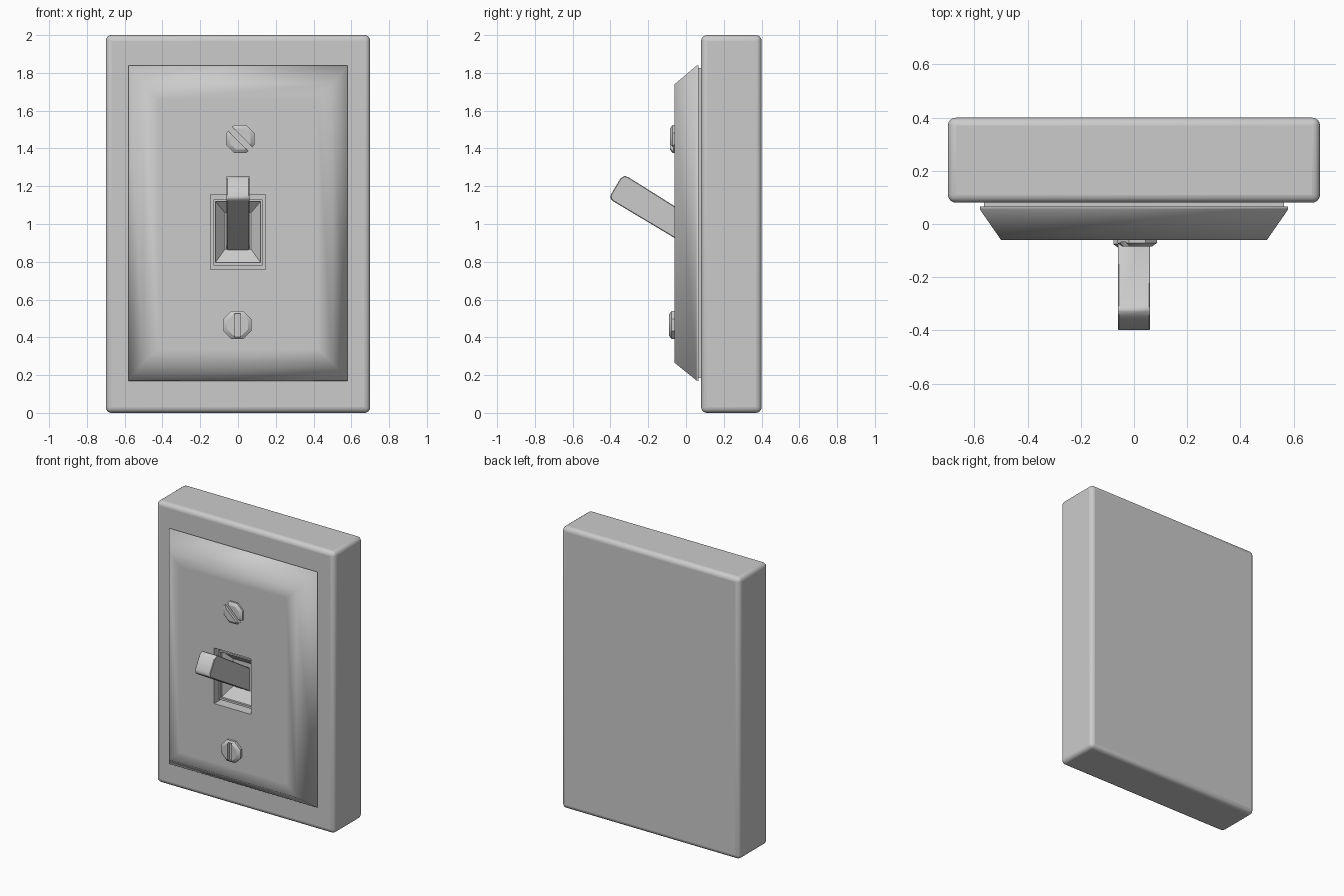
import bpy, bmesh, math
from math import sin, cos, pi

if "Cube" in bpy.data.objects:
    bpy.data.objects.remove(bpy.data.objects["Cube"])


def make(name, loops, angle=75):
    """Loft through closed loops of points, capping both ends."""
    bm = bmesh.new()
    rings = [[bm.verts.new(p) for p in loop] for loop in loops]
    n = len(rings[0])
    for a, b in zip(rings, rings[1:]):
        for i in range(n):
            j = (i + 1) % n
            bm.faces.new((a[i], a[j], b[j], b[i]))
    bm.faces.new(rings[0])
    bm.faces.new(rings[-1])
    bmesh.ops.recalc_face_normals(bm, faces=bm.faces)
    mesh = bpy.data.meshes.new(name)
    bm.to_mesh(mesh)
    bm.free()
    ob = bpy.data.objects.new(name, mesh)
    bpy.context.collection.objects.link(ob)
    smooth(ob, angle)
    return ob


def smooth(ob, angle):
    bpy.ops.object.select_all(action='DESELECT')
    ob.select_set(True)
    bpy.context.view_layer.objects.active = ob
    bpy.ops.object.shade_smooth_by_angle(angle=math.radians(angle))


def rect(hx, z0, z1, y):
    return [(-hx, y, z0), (hx, y, z0), (hx, y, z1), (-hx, y, z1)]


def bevel(ob, width, segments):
    m = ob.modifiers.new("bevel", 'BEVEL')
    m.width, m.segments = width, segments
    bpy.context.view_layer.objects.active = ob
    bpy.ops.object.modifier_apply(modifier=m.name)
    smooth(ob, 40)


# Wall block with rounded edges
block = make("wall_block", [rect(0.70, 0, 2, 0.08), rect(0.70, 0, 2, 0.40)])
bevel(block, 0.03, 4)

# Cover plate: sloped rim, flat front, rectangular opening
make("cover_plate", [
    rect(0.565, 0.185, 1.825, 0.09),
    rect(0.565, 0.185, 1.825, 0.065),
    rect(0.58, 0.17, 1.84, 0.065),
    rect(0.58, 0.172, 1.838, 0.055),
    rect(0.50, 0.265, 1.74, -0.06),
    rect(0.42, 0.34, 1.66, -0.06),
    rect(0.145, 0.76, 1.155, -0.06),
    rect(0.145, 0.76, 1.155, 0.055),
])

# Switch collar: thin rim with a funnel sloping in to the toggle
make("switch_collar", [
    rect(0.13, 0.78, 1.13, 0.06),
    rect(0.13, 0.78, 1.13, -0.025),
    rect(0.12, 0.795, 1.12, -0.025),
    rect(0.12, 0.795, 1.12, -0.01),
    rect(0.07, 0.865, 1.06, 0.045),
], 30)

# Toggle lever, angled upward
side = [(0.05, 0.86), (-0.385, 1.12), (-0.40, 1.135), (-0.398, 1.155),
        (-0.348, 1.24), (-0.325, 1.255), (-0.305, 1.248), (0.05, 1.025)]
toggle = make("toggle_lever", [[(x, y, z) for y, z in side] for x in (-0.06, 0.06)])
bevel(toggle, 0.004, 1)


# Octagonal slotted screws
def screw(name, x, z, front, turn):
    def ring(r, y):
        return [(x + r * cos(pi / 8 + i * pi / 4), y, z + r * sin(pi / 8 + i * pi / 4))
                for i in range(8)]
    head = make(name, [ring(0.081, -0.04), ring(0.081, front + 0.014), ring(0.06, front)], 30)
    bpy.ops.mesh.primitive_cube_add(size=1, location=(x, front, z), rotation=(0, turn, 0))
    cutter = bpy.context.object
    cutter.name = "slot_cutter"
    cutter.scale = (0.03, 0.036, 0.125 if turn == 0 else 0.3)
    cutter.hide_render = True
    m = head.modifiers.new("slot", 'BOOLEAN')
    m.operation, m.object, m.solver = 'DIFFERENCE', cutter, 'EXACT'
    bpy.context.view_layer.update()
    bpy.context.view_layer.objects.active = head
    bpy.ops.object.modifier_apply(modifier=m.name)
    bpy.data.objects.remove(cutter)
    smooth(head, 30)


screw("upper_screw", 0.012, 1.45, -0.085, -pi / 4)
screw("lower_screw", -0.003, 0.465, -0.09, 0)
